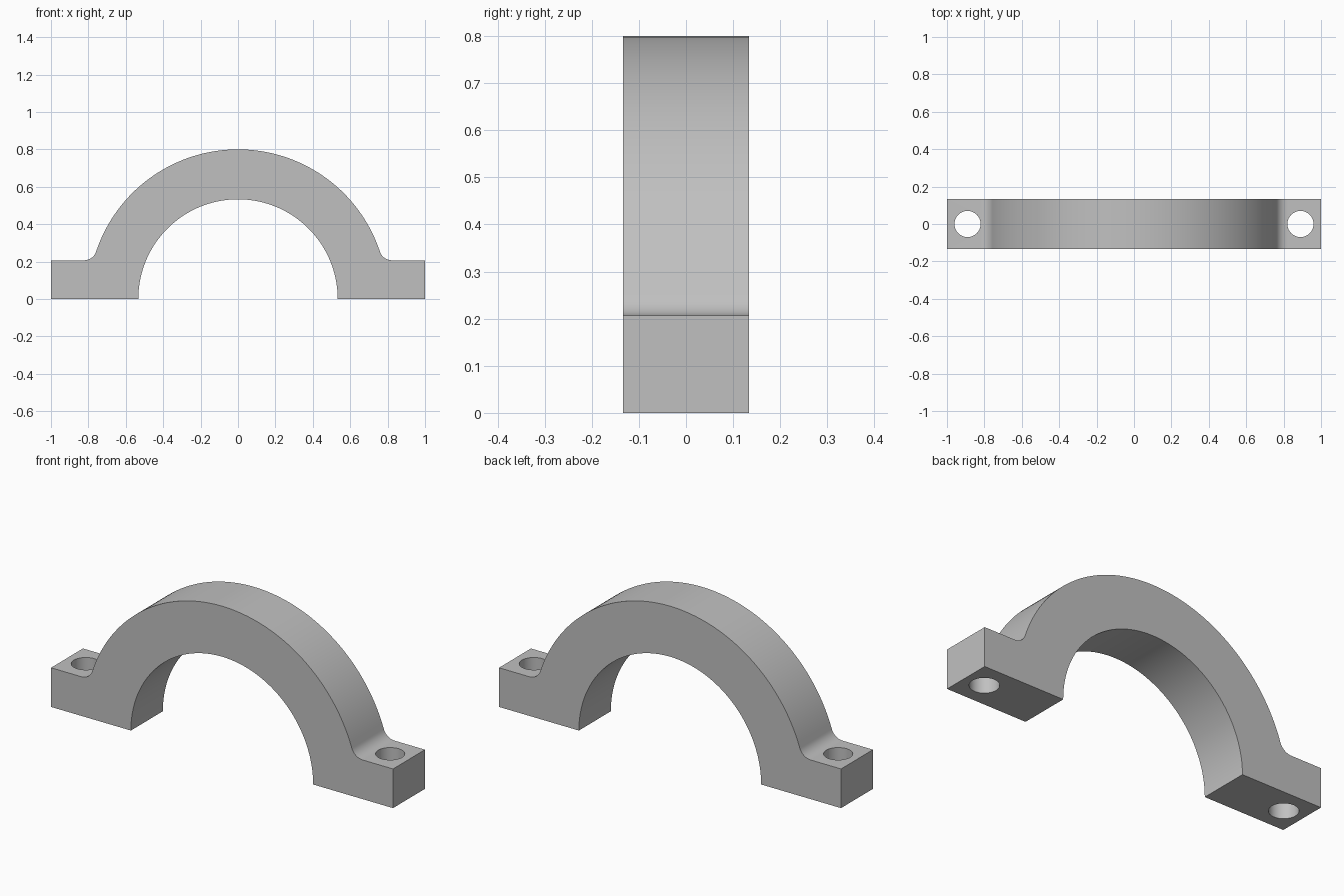
import bpy
import bmesh
from math import sin, cos, pi, atan2, sqrt, radians

if "Cube" in bpy.data.objects:
    bpy.data.objects.remove(bpy.data.objects["Cube"], do_unlink=True)

OUTER, INNER, WIDTH = 0.8, 0.533, 0.267
FOOT, FILLET = 0.207, 0.067
HOLE_X, HOLE_R = 0.89, 0.07

grey = bpy.data.materials.new("plain grey")
grey.use_nodes = True
colour = (0.53, 0.53, 0.53, 1)
grey.diffuse_color = colour
grey.node_tree.nodes["Principled BSDF"].inputs["Base Color"].default_value = colour


def arc(cx, cz, r, start, end, steps):
    angles = [start + (end - start) * i / steps for i in range(steps + 1)]
    return [(cx + r * cos(a), cz + r * sin(a)) for a in angles]


# Half profile: foot, fillet tangent to foot and arch, then outer arch to the crown
fz = FOOT + FILLET
fx = sqrt((OUTER + FILLET) ** 2 - fz ** 2)
tangent = atan2(fz, fx)
half = [(INNER, 0), (1, 0), (1, FOOT)]
half += arc(fx, fz, FILLET, -pi / 2, tangent - pi, 12)
half += arc(0, 0, OUTER, tangent, pi / 2, 40)[1:]

# Mirror the half, then close along the bore
profile = half + [(-x, z) for x, z in reversed(half[:-1])]
profile += arc(0, 0, INNER, pi, 0, 96)[1:-1]

bm = bmesh.new()
face = bm.faces.new([bm.verts.new((x, -WIDTH / 2, z)) for x, z in profile])
solid = bmesh.ops.extrude_face_region(bm, geom=[face])
verts = [v for v in solid["geom"] if isinstance(v, bmesh.types.BMVert)]
bmesh.ops.translate(bm, verts=verts, vec=(0, WIDTH, 0))
bmesh.ops.recalc_face_normals(bm, faces=bm.faces)
mesh = bpy.data.meshes.new("clamp_arch")
bm.to_mesh(mesh)
bm.free()
mesh.materials.append(grey)
clamp = bpy.data.objects.new("clamp_arch", mesh)
bpy.context.collection.objects.link(clamp)

# Bolt holes through both feet
for side, name in ((1, "left"), (-1, "right")):
    bpy.ops.mesh.primitive_cylinder_add(vertices=48, radius=HOLE_R, depth=1,
                                        location=(side * HOLE_X, 0, 0.1))
    cutter = bpy.context.object
    cutter.name = name + "_bolt_hole_cutter"
    cutter.data.materials.append(grey)
    cut = clamp.modifiers.new(name + "_bolt_hole", "BOOLEAN")
    cut.operation = "DIFFERENCE"
    cut.solver = "EXACT"
    cut.object = cutter
    bpy.ops.object.select_all(action="DESELECT")
    clamp.select_set(True)
    bpy.context.view_layer.objects.active = clamp
    bpy.ops.object.modifier_apply(modifier=cut.name)
    bpy.data.objects.remove(cutter, do_unlink=True)

bpy.ops.object.shade_smooth_by_angle(angle=radians(30))
